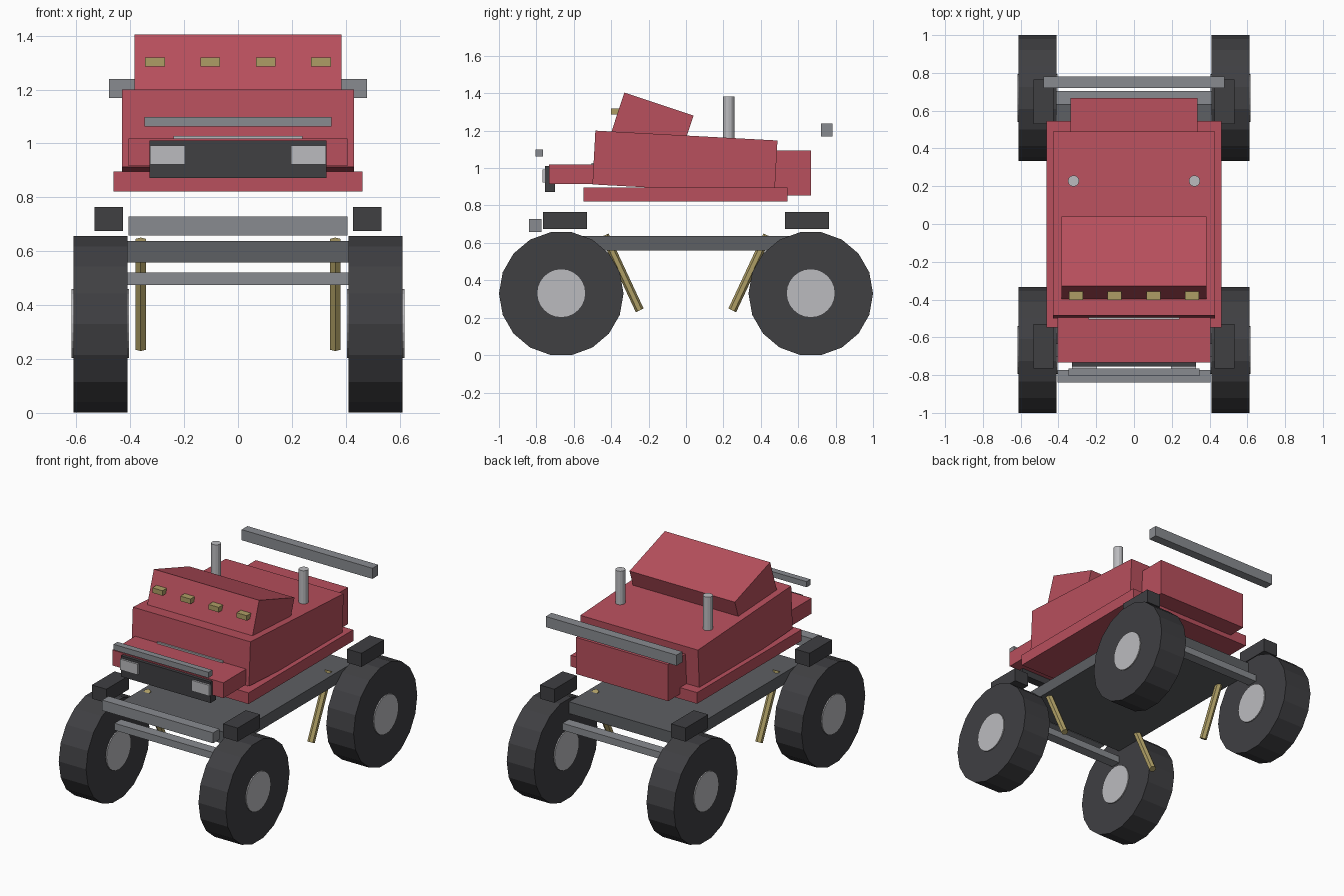
import bpy
from math import radians, pi

if "Cube" in bpy.data.objects:
    bpy.data.objects.remove(bpy.data.objects["Cube"])


def mat(name, r, g, b):
    m = bpy.data.materials.new(name)
    m.diffuse_color = (r, g, b, 1)
    m.use_nodes = True
    m.node_tree.nodes["Principled BSDF"].inputs["Base Color"].default_value = m.diffuse_color
    return m


RED = mat("red_paint", 0.48, 0.08, 0.11)
BLACK = mat("rubber", 0.05, 0.05, 0.055)
FRAME = mat("frame_grey", 0.11, 0.115, 0.125)
STEEL = mat("steel", 0.25, 0.26, 0.28)
SILVER = mat("silver", 0.5, 0.5, 0.52)
YELLOW = mat("yellow", 0.42, 0.34, 0.13)


def finish(name, material, rot):
    o = bpy.context.object
    o.name = name
    o.rotation_euler = rot
    o.data.materials.append(material)
    return o


def box(name, x, y, z, material, tilt=0):
    """Box from (min, max) ranges, tilted about the x axis through its centre."""
    spans = (x, y, z)
    bpy.ops.mesh.primitive_cube_add(size=1, location=[(a + b) / 2 for a, b in spans])
    o = finish(name, material, (radians(tilt), 0, 0))
    o.scale = [b - a for a, b in spans]
    return o


def wide(name, half, y, z, material, tilt=0):
    return box(name, (-half, half), y, z, material, tilt)


def cyl(name, loc, r, depth, sides, material, rot=(0, 0, 0)):
    bpy.ops.mesh.primitive_cylinder_add(vertices=sides, radius=r, depth=depth, location=loc)
    return finish(name, material, rot)


# Body shell
wide("skirt", 0.462, (-0.549, 0.544), (0.822, 0.896), RED)
wide("body", 0.43, (-0.493, 0.482), (0.886, 1.174), RED, -3.1)
wide("cabin", 0.385, (-0.38, 0.009), (1.089, 1.349), RED, -18.4)
wide("hood", 0.406, (-0.733, -0.45), (0.916, 1.018), RED)
wide("rear_box", 0.337, (0.44, 0.668), (0.853, 1.095), RED)
wide("windshield", 0.24, (-0.505, -0.485), (0.96, 1.028), SILVER)

# Front details
wide("grille", 0.328, (-0.755, -0.70), (0.872, 1.01), BLACK)
wide("front_bar", 0.347, (-0.805, -0.764), (1.062, 1.099), STEEL)
for s in (-1, 1):
    c = s * 0.262
    box("headlight", (c - 0.065, c + 0.065), (-0.768, -0.73), (0.922, 0.993), SILVER)
for c in (-0.308, -0.103, 0.103, 0.308):
    box("roof_light", (c - 0.037, c + 0.037), (-0.402, -0.345), (1.286, 1.319), YELLOW)

# Rear bar and exhaust stacks
wide("rear_bar", 0.478, (0.721, 0.782), (1.169, 1.239), STEEL)
for s in (-1, 1):
    cyl("exhaust_stack", (s * 0.32, 0.228, 1.24), 0.03, 0.284, 12, SILVER)

# Chassis
wide("frame", 0.41, (-0.635, 0.635), (0.559, 0.637), FRAME)
wide("front_bumper", 0.406, (-0.84, -0.772), (0.659, 0.728), STEEL)
for e in (-1, 1):
    wide("axle", 0.42, (e * 0.669 - 0.034, e * 0.669 + 0.034), (0.475, 0.521), STEEL)

# Wheels, hubs, fenders and shock absorbers at each corner
for s in (-1, 1):
    for e in (-1, 1):
        y = e * 0.667
        cyl("tire", (s * 0.511, y, 0.329), 0.333, 0.2, 18, BLACK, (pi / 2, 0, pi / 2))
        bpy.context.object.rotation_euler = (0, pi / 2, 0)
        cyl("hub", (s * 0.511, y, 0.331), 0.128, 0.214, 24, SILVER, (0, pi / 2, 0))
        box("fender", (s * 0.48 - 0.053, s * 0.48 + 0.053),
            (e * 0.647 - 0.118, e * 0.647 + 0.118), (0.675, 0.765), BLACK)
        cyl("shock", (s * 0.361, e * 0.341, 0.44), 0.023, 0.443, 6, YELLOW,
            (radians(-25 * e), 0, 0))
